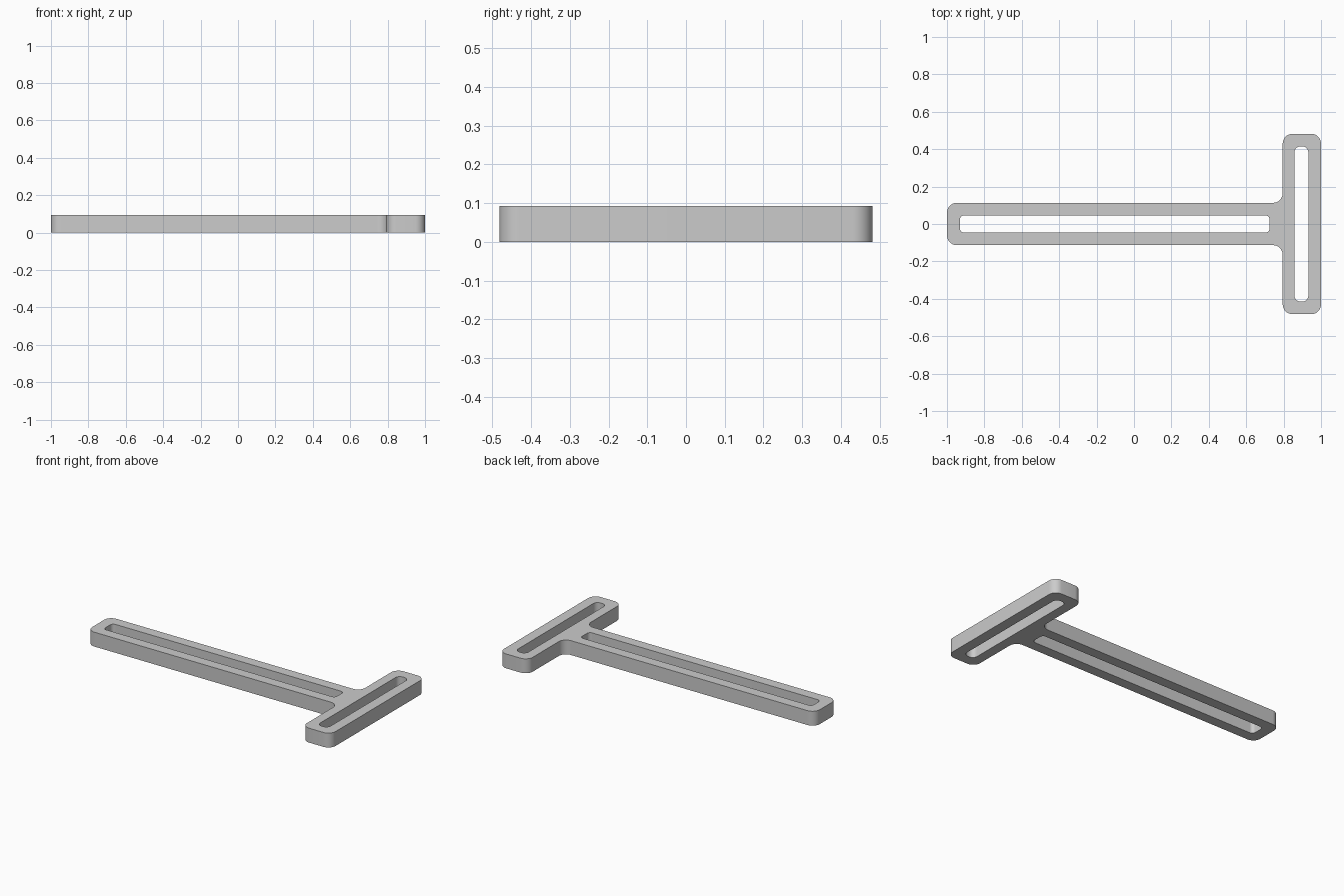
import bpy
import bmesh
from math import cos, sin, pi, radians
from mathutils import Vector

cube = bpy.data.objects.get("Cube")
if cube:
    bpy.data.objects.remove(cube, do_unlink=True)

HEIGHT = 0.093
ARC_STEPS = 8


def rounded(corners, radius):
    """Round each right-angled corner of an outline, inner or outer."""
    pts = []
    for i, corner in enumerate(corners):
        c = Vector(corner)
        a = (Vector(corners[i - 1]) - c).normalized() * radius
        b = (Vector(corners[(i + 1) % len(corners)]) - c).normalized() * radius
        for k in range(ARC_STEPS + 1):
            t = k / ARC_STEPS * pi / 2
            pts.append(c + a * (1 - sin(t)) + b * (1 - cos(t)))
    return pts


def rectangle(x0, x1, half_y):
    return [(x0, -half_y), (x1, -half_y), (x1, half_y), (x0, half_y)]


def add_outline(curve, pts):
    spline = curve.splines.new("POLY")
    spline.points.add(len(pts) - 1)
    for point, p in zip(spline.points, pts):
        point.co = (p.x, p.y, 0, 1)
    spline.use_cyclic_u = True


# T-shaped outline: long arm and crossbar
lower = [(-1, -0.113), (0.795, -0.113), (0.795, -0.482), (1, -0.482)]
upper = [(x, -y) for x, y in reversed(lower)]

curve = bpy.data.curves.new("slotted_t_profile", "CURVE")
curve.dimensions = "2D"
curve.fill_mode = "BOTH"
curve.extrude = HEIGHT / 2
add_outline(curve, rounded(lower + upper, 0.052))

# Through slots in the arm and the crossbar
add_outline(curve, rounded(rectangle(-0.931, 0.725, 0.046), 0.022))
add_outline(curve, rounded(rectangle(0.858, 0.932, 0.415), 0.032))

profile = bpy.data.objects.new("profile", curve)
bpy.context.collection.objects.link(profile)
bpy.context.view_layer.update()

# Solid plate from the extruded profile
evaluated = profile.evaluated_get(bpy.context.evaluated_depsgraph_get())
mesh = bpy.data.meshes.new_from_object(evaluated)
bpy.data.objects.remove(profile, do_unlink=True)
plate = bpy.data.objects.new("slotted_t_plate", mesh)
bpy.context.collection.objects.link(plate)

bm = bmesh.new()
bm.from_mesh(mesh)
bmesh.ops.remove_doubles(bm, verts=bm.verts, dist=0.0001)
bmesh.ops.translate(bm, verts=bm.verts, vec=(0, 0, HEIGHT / 2))
bmesh.ops.recalc_face_normals(bm, faces=bm.faces)
bm.to_mesh(mesh)
bm.free()

# Grey finish
grey = bpy.data.materials.new("plain_grey")
grey.use_nodes = True
colour = (0.6, 0.6, 0.6, 1)
grey.diffuse_color = colour
grey.node_tree.nodes["Principled BSDF"].inputs["Base Color"].default_value = colour
mesh.materials.clear()
mesh.materials.append(grey)

bpy.ops.object.select_all(action="DESELECT")
plate.select_set(True)
bpy.context.view_layer.objects.active = plate
bpy.ops.object.shade_smooth_by_angle(angle=radians(30))
